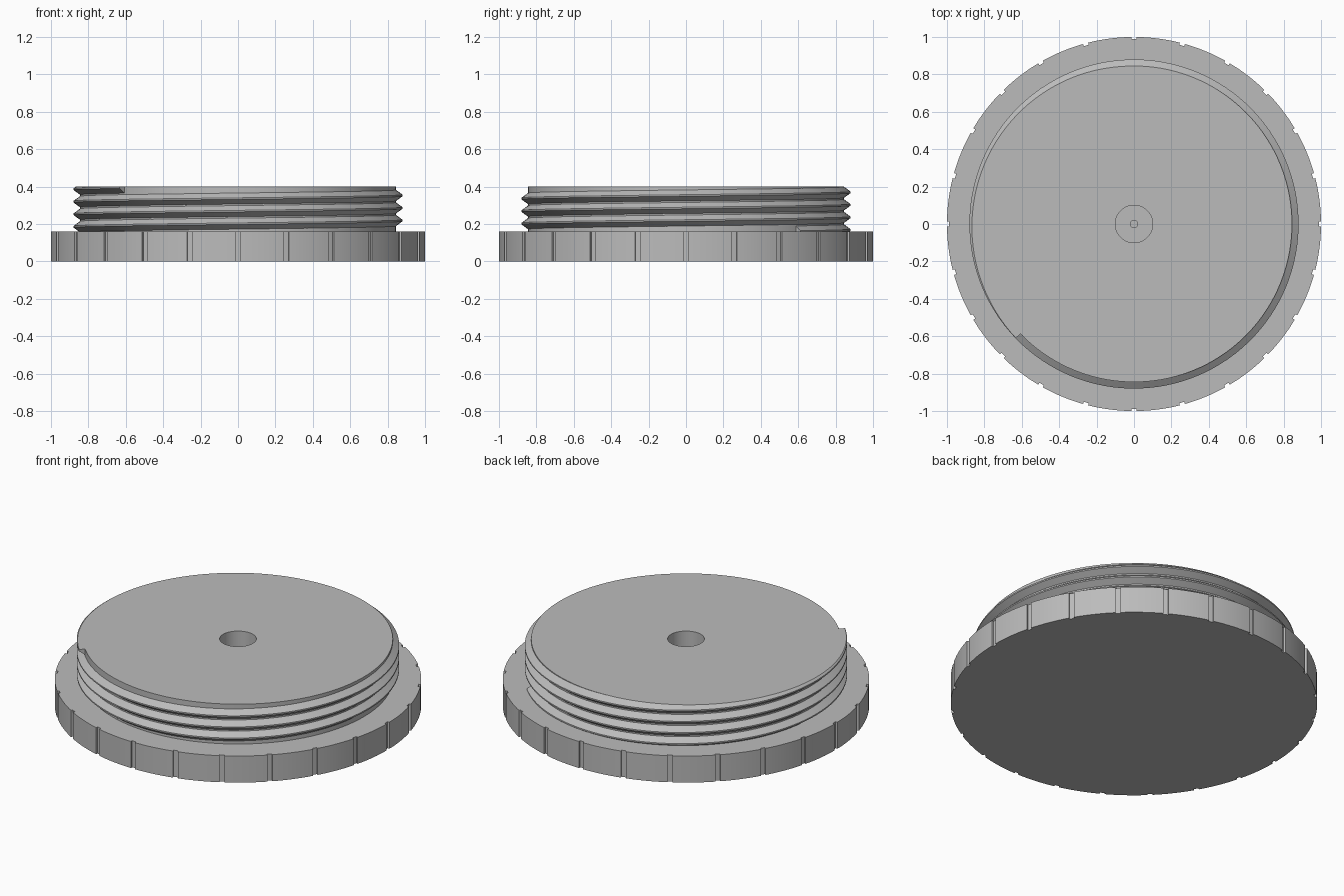
import bpy, bmesh
from math import cos, sin, pi, radians, asin

cube = bpy.data.objects.get("Cube")
if cube:
    bpy.data.objects.remove(cube)

RIM_TOP, TOP = 0.16, 0.40
CORE_R, CREST_R = 0.845, 0.88

grey = bpy.data.materials.new("plain grey")
grey.use_nodes = True
colour = (0.5, 0.5, 0.5, 1)
grey.diffuse_color = colour
grey.node_tree.nodes["Principled BSDF"].inputs["Base Color"].default_value = colour


def finish(name, bm):
    bmesh.ops.remove_doubles(bm, verts=bm.verts, dist=1e-5)
    bmesh.ops.recalc_face_normals(bm, faces=bm.faces)
    mesh = bpy.data.meshes.new(name)
    bm.to_mesh(mesh)
    bm.free()
    mesh.materials.append(grey)
    obj = bpy.data.objects.new(name, mesh)
    bpy.context.collection.objects.link(obj)
    bpy.ops.object.select_all(action='DESELECT')
    obj.select_set(True)
    bpy.context.view_layer.objects.active = obj
    bpy.ops.object.shade_smooth_by_angle(angle=radians(25))
    return obj


# Grip rim: disc outline with evenly spaced notches, extruded upwards
NOTCHES, DEPTH, ARC = 24, 0.012, 8
half = asin(0.014)
step = 2 * pi / NOTCHES
bm = bmesh.new()
outline = []
for i in range(NOTCHES):
    a = i * step
    polar = [(1 - DEPTH, a - half), (1 - DEPTH, a + half)]
    polar += [(1, a + half + (step - 2 * half) * k / ARC) for k in range(ARC + 1)]
    outline += [bm.verts.new((r * cos(t), r * sin(t), 0)) for r, t in polar]
base = bm.faces.new(outline)
ext = bmesh.ops.extrude_face_region(bm, geom=[base], use_keep_orig=True)
new_verts = [g for g in ext["geom"] if isinstance(g, bmesh.types.BMVert)]
bmesh.ops.translate(bm, vec=(0, 0, RIM_TOP), verts=new_verts)
finish("grip_rim", bm)

# Plug core: lathed cylinder with a stepped blind hole in the middle
profile = [(0, RIM_TOP), (CORE_R, RIM_TOP), (CORE_R, TOP), (0.1, TOP),
           (0.1, 0.2), (0.02, 0.2), (0.02, 0.17), (0, 0.17)]
bm = bmesh.new()
verts = [bm.verts.new((r, 0, z)) for r, z in profile]
edges = [bm.edges.new(pair) for pair in zip(verts, verts[1:])]
bmesh.ops.spin(bm, geom=verts + edges, cent=(0, 0, 0), axis=(0, 0, 1),
               angle=2 * pi, steps=144, use_duplicate=False)
finish("plug_core", bm)

# Screw thread: tapered section swept up a helix and trimmed at the top
TURNS, STEPS = 3.5, 120
START, Z_START, PITCH = radians(44), 0.16, 0.067
section = [(CORE_R - 0.002, -0.031), (CREST_R, -0.004),
           (CREST_R, 0.004), (CORE_R - 0.002, 0.031)]
bm = bmesh.new()
rings = []
for i in range(int(TURNS * STEPS) + 1):
    turn = i / STEPS
    a = START + 2 * pi * turn
    z = Z_START + PITCH * turn
    rings.append([bm.verts.new((r * cos(a), r * sin(a), z + dz)) for r, dz in section])
for lower, upper in zip(rings, rings[1:]):
    for k in range(4):
        n = (k + 1) % 4
        bm.faces.new((lower[k], lower[n], upper[n], upper[k]))
bm.faces.new(rings[0])
bm.faces.new(rings[-1])
bmesh.ops.recalc_face_normals(bm, faces=bm.faces)
bmesh.ops.bisect_plane(bm, geom=bm.verts[:] + bm.edges[:] + bm.faces[:],
                       plane_co=(0, 0, TOP), plane_no=(0, 0, 1), clear_outer=True)
rim = [e for e in bm.edges if e.is_boundary]
bmesh.ops.holes_fill(bm, edges=rim, sides=0)
finish("screw_thread", bm)
